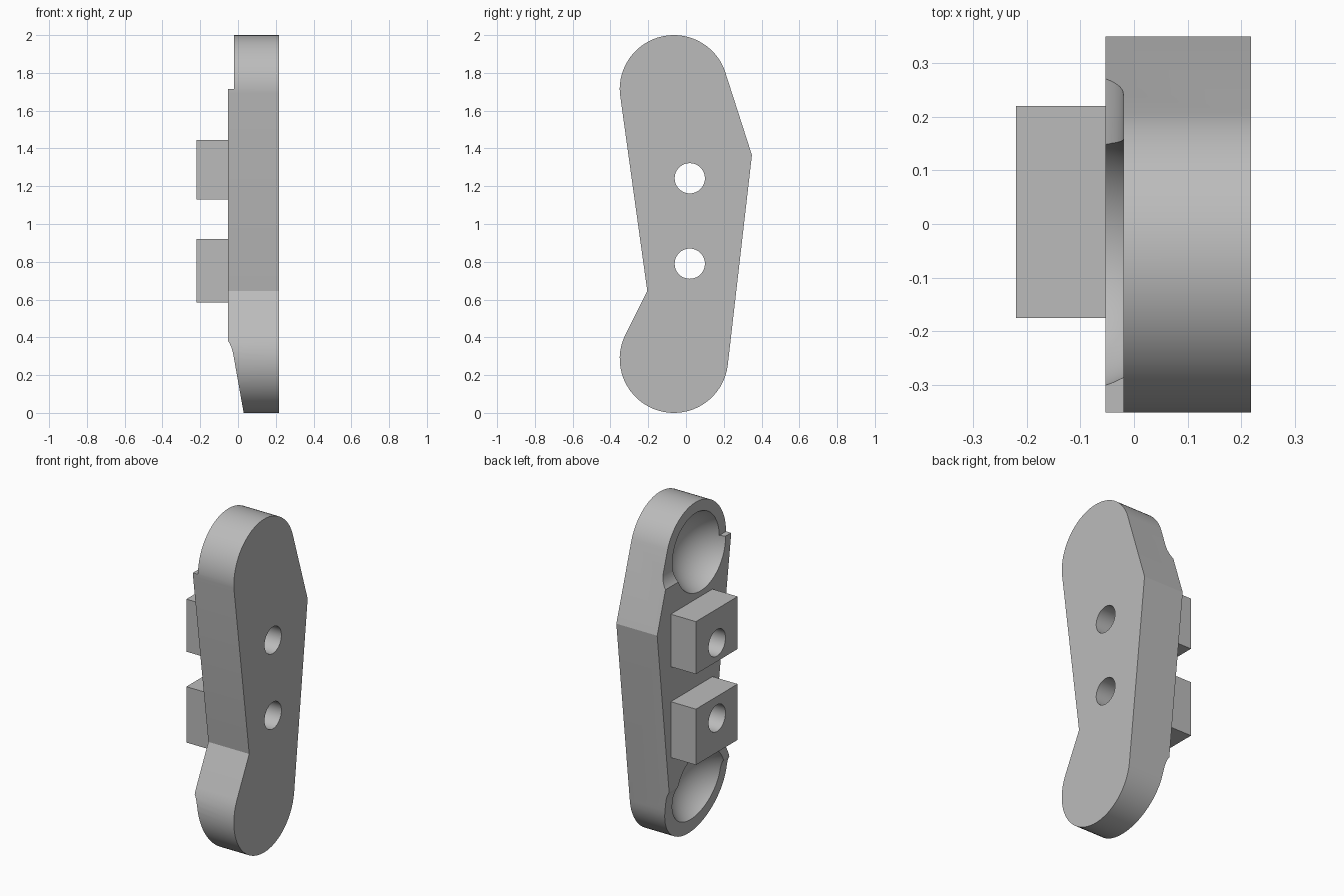
import bpy, bmesh
from math import sin, cos, radians, pi
from mathutils import Matrix, Vector

cube = bpy.data.objects.get("Cube")
if cube:
    bpy.data.objects.remove(cube, do_unlink=True)

grey = bpy.data.materials.new("plain_grey")
grey.use_nodes = True
colour = (0.5, 0.5, 0.5, 1)
grey.diffuse_color = colour
grey.node_tree.nodes["Principled BSDF"].inputs["Base Color"].default_value = colour

CY, R = -0.064, 0.287            # end lobe centre line and radius
TOP, LOW = 1.713, 0.287          # lobe heights
FACE, INNER, BACK, PAD = -0.053, -0.02, 0.218, -0.22


def add_object(name, bm):
    bmesh.ops.recalc_face_normals(bm, faces=bm.faces)
    mesh = bpy.data.meshes.new(name)
    bm.to_mesh(mesh)
    bm.free()
    mesh.materials.append(grey)
    obj = bpy.data.objects.new(name, mesh)
    bpy.context.collection.objects.link(obj)
    return obj


def prism(name, points, offset):
    """Extrude a closed outline along an offset."""
    bm = bmesh.new()
    face = bm.faces.new([bm.verts.new(p) for p in points])
    ext = bmesh.ops.extrude_face_region(bm, geom=[face])
    moved = [v for v in ext["geom"] if isinstance(v, bmesh.types.BMVert)]
    bmesh.ops.translate(bm, verts=moved, vec=Vector(offset))
    return add_object(name, bm)


def box(name, x0, x1, y0, y1, z0, z1):
    return prism(name, [(x0, y0, z0), (x0, y1, z0), (x0, y1, z1), (x0, y0, z1)], (x1 - x0, 0, 0))


def sphere(name, centre, radius):
    bm = bmesh.new()
    bmesh.ops.create_uvsphere(bm, u_segments=64, v_segments=32, radius=radius,
                              matrix=Matrix.Translation(centre) @ Matrix.Rotation(pi / 2, 4, 'Y'))
    return add_object(name, bm)


def rod(name, y, z, radius):
    pts = [(-0.5, y + radius * cos(i * pi / 24), z + radius * sin(i * pi / 24)) for i in range(48)]
    return prism(name, pts, (1, 0, 0))


def combine(target, tool, operation):
    mod = target.modifiers.new(operation, 'BOOLEAN')
    mod.operation, mod.solver, mod.object = operation, 'EXACT', tool
    bpy.context.view_layer.objects.active = target
    bpy.ops.object.modifier_apply(modifier=mod.name)
    bpy.data.objects.remove(tool, do_unlink=True)


def arc(cz, start, end, steps=32):
    angles = [radians(start + (end - start) * i / steps) for i in range(steps + 1)]
    return [(FACE, CY + R * cos(a), cz + R * sin(a)) for a in angles]


# Side plate: two rounded ends joined by straight flanks
outline = arc(TOP, 21, 184) + [(FACE, -0.205, 0.645)] + arc(LOW, 153, 353.5) + [(FACE, 0.349, 1.365)]
plate = prism("side_plate", outline, (BACK - FACE, 0, 0))

# Upper step, with a curved run-out on the rear half
fillet_r = 0.125
fillet = [(INNER - fillet_r * (1 - cos(a)), CY, 1.695 - fillet_r * sin(a))
          for a in [radians(6 * i) for i in range(9)]]
combine(plate, prism("upper_cut", fillet + [(-0.4, CY, fillet[-1][2]), (-0.4, CY, 2.2), (INNER, CY, 2.2)],
                     (0, 1, 0)), 'DIFFERENCE')
combine(plate, box("upper_front_cut", -0.4, INNER, -1, CY + 0.02, 1.715, 2.2), 'DIFFERENCE')

# Lower step: curved run-out into a tapered toe
taper = [(-0.4, 0.38), (FACE, 0.38), (-0.044, 0.367), (-0.035, 0.347), (-0.027, 0.32),
         (-0.021, 0.287), (0.03, 0), (0.048, -0.1), (-0.4, -0.1)]
combine(plate, prism("lower_cut", [(x, -1, z) for x, z in taper], (0, 2, 0)), 'DIFFERENCE')

# Ball sockets at both ends
for z in (TOP, LOW):
    combine(plate, sphere("socket_cut", (-0.135, CY, z), 0.25), 'DIFFERENCE')

# Mounting blocks, then bolt holes through blocks and plate
for z0, z1 in ((1.13, 1.445), (0.585, 0.92)):
    combine(plate, box("block", PAD, FACE + 0.03, -0.175, 0.22, z0, z1), 'UNION')
for z in (1.242, 0.79):
    combine(plate, rod("hole_cut", 0.02, z, 0.08), 'DIFFERENCE')

bpy.ops.object.select_all(action='DESELECT')
plate.select_set(True)
bpy.context.view_layer.objects.active = plate
bpy.ops.object.shade_smooth_by_angle(angle=radians(20))
